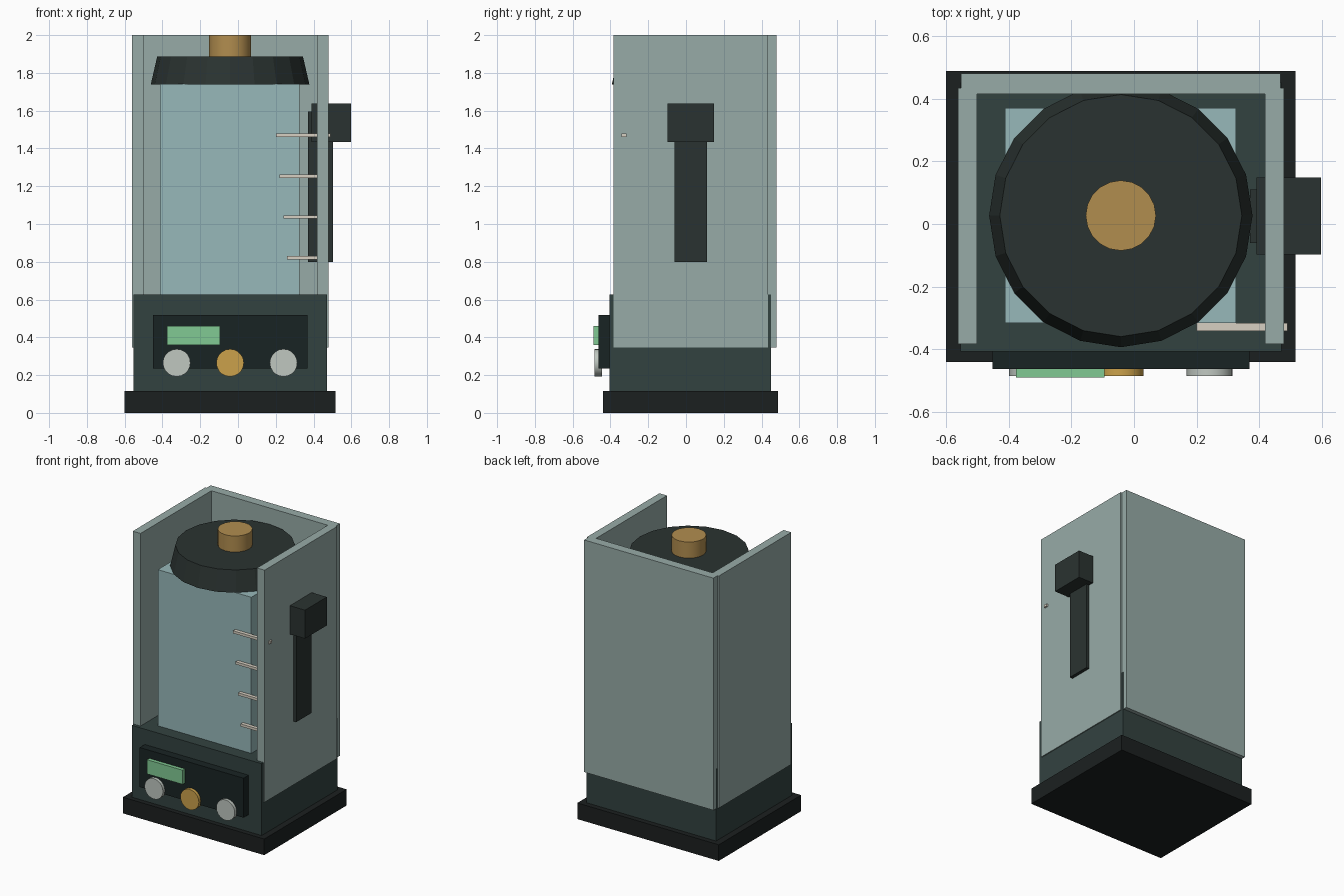
import bpy
from math import radians

if "Cube" in bpy.data.objects:
    bpy.data.objects.remove(bpy.data.objects["Cube"])


def material(name, r, g, b):
    # colours are given as sRGB bytes and converted to linear
    m = bpy.data.materials.new(name)
    m.diffuse_color = [(c / 255) ** 2.2 for c in (r, g, b)] + [1]
    m.use_nodes = True
    m.node_tree.nodes["Principled BSDF"].inputs["Base Color"].default_value = m.diffuse_color
    return m


BLACK = material("black", 33, 37, 37)
DARK = material("dark_slate", 54, 68, 66)
CONTROL = material("control_black", 31, 40, 40)
HANDLE = material("handle_grey", 46, 54, 52)
SHELL = material("shell_grey", 150, 170, 166)
JAR = material("pale_blue", 150, 183, 184)
CREAM = material("cream", 214, 207, 193)
GREEN = material("display_green", 128, 200, 146)
GOLD = material("gold", 202, 160, 76)
BRASS = material("brass", 176, 140, 80)
SILVER = material("silver", 190, 198, 191)


def finish(name, mat):
    o = bpy.context.object
    o.name = o.data.name = name
    o.data.materials.append(mat)
    return o


def box(name, mat, x, y, z):
    spans = (x, y, z)
    bpy.ops.mesh.primitive_cube_add(size=1, location=[(a + b) / 2 for a, b in spans])
    o = finish(name, mat)
    o.scale = [b - a for a, b in spans]
    bpy.ops.object.transform_apply(location=False, rotation=False, scale=True)
    return o


def cylinder(name, mat, centre, r1, r2, depth, sides=20, rot=(0, 0, 0), smooth=True):
    bpy.ops.mesh.primitive_cone_add(vertices=sides, radius1=r1, radius2=r2, depth=depth,
                                    location=centre, rotation=rot)
    o = finish(name, mat)
    if smooth:
        bpy.ops.object.shade_smooth_by_angle(angle=radians(35))
    return o


# plinth and housing
box("base_plinth", BLACK, (-0.60, 0.515), (-0.44, 0.488), (0, 0.115))
box("housing", DARK, (-0.553, 0.471), (-0.406, 0.451), (0.115, 0.627))

# shell: two sides and a back
box("left_panel", SHELL, (-0.562, -0.501), (-0.383, 0.433), (0.345, 2.0))
box("right_panel", SHELL, (0.418, 0.478), (-0.383, 0.433), (0.345, 2.0))
box("back_panel", SHELL, (-0.552, 0.468), (0.415, 0.48), (0.345, 2.0))

# container, lid and lid knob
box("container", JAR, (-0.412, 0.325), (-0.315, 0.37), (0.60, 1.74))
cylinder("lid", HANDLE, (-0.042, 0.027, 1.812), 0.42, 0.386, 0.147, smooth=False)
cylinder("lid_knob", BRASS, (-0.042, 0.027, 1.94), 0.112, 0.112, 0.12)

# level marks, shrinking downwards
for i in range(4):
    half, z = 0.145 - 0.02 * i, 1.469 - 0.216 * i
    box(f"level_mark_{i + 1}", CREAM, (0.345 - half, 0.345 + half),
        (-0.341, -0.315), (z - 0.009, z + 0.009))

# side lever
box("lever_arm", HANDLE, (0.37, 0.502), (-0.06, 0.11), (0.80, 1.595))
box("lever_grip", HANDLE, (0.39, 0.597), (-0.098, 0.148), (1.435, 1.638))

# control panel with display and dials
box("control_panel", CONTROL, (-0.451, 0.368), (-0.463, -0.40), (0.236, 0.518))
box("display", GREEN, (-0.377, -0.094), (-0.489, -0.455), (0.36, 0.461))
for i, (x, mat) in enumerate(((-0.325, SILVER), (-0.042, GOLD), (0.241, SILVER))):
    cylinder(f"dial_{i + 1}", mat, (x, -0.465, 0.265), 0.073, 0.073, 0.04,
             rot=(radians(90), 0, 0))
